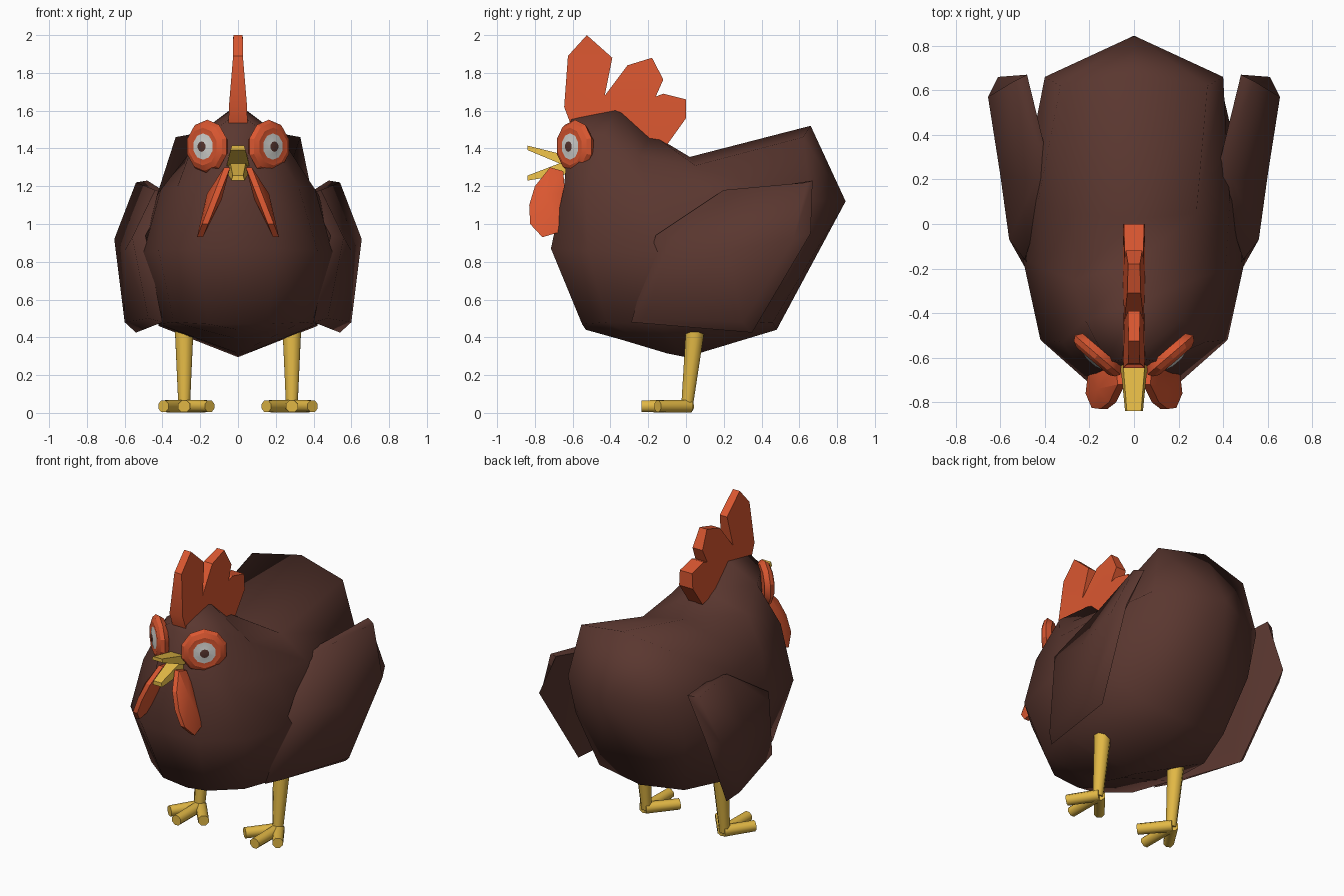
import bpy, bmesh, math
from mathutils import Vector

if "Cube" in bpy.data.objects:
    bpy.data.objects.remove(bpy.data.objects["Cube"])


def material(name, rgb):
    m = bpy.data.materials.new(name)
    m.diffuse_color = (*rgb, 1)
    m.use_nodes = True
    m.node_tree.nodes["Principled BSDF"].inputs["Base Color"].default_value = m.diffuse_color
    return m


BROWN = material("brown_feathers", (0.102, 0.038, 0.029))
RED = material("orange_red_skin", (0.70, 0.095, 0.03))
YELLOW = material("yellow_horn", (0.76, 0.48, 0.06))
WHITE = material("eye_white", (0.68, 0.68, 0.65))


def shell(name, rings, mats, cap0=None, cap1=None, angle=40, ring_mats=None):
    """Skin rings of points; a cap is a centre point, 'strip' or None (n-gon)."""
    bm = bmesh.new()
    n = len(rings[0])
    vs = [[bm.verts.new(p) for p in r] for r in rings]
    for k in range(len(vs) - 1):
        for i in range(n):
            j = (i + 1) % n
            f = bm.faces.new((vs[k][i], vs[k][j], vs[k + 1][j], vs[k + 1][i]))
            f.material_index = ring_mats[k] if ring_mats else 0
    for r, cap in ((vs[0], cap0), (vs[-1], cap1)):
        if cap is None:
            f = bm.faces.new(r)
            f.material_index = len(mats) - 1 if r is vs[-1] else 0
        elif cap == 'strip':
            h = n // 2
            for i in range(h):
                quad = [r[i], r[i + 1], r[(n - i - 1) % n], r[(n - i) % n]]
                bm.faces.new(list(dict.fromkeys(quad)))
        else:
            c = bm.verts.new(cap)
            for i in range(n):
                bm.faces.new((r[i], r[(i + 1) % n], c))
    bmesh.ops.recalc_face_normals(bm, faces=bm.faces)
    bmesh.ops.triangulate(bm, faces=[f for f in bm.faces if len(f.verts) > 4])
    me = bpy.data.meshes.new(name)
    bm.to_mesh(me)
    bm.free()
    for m in mats:
        me.materials.append(m)
    me.shade_smooth()
    me.set_sharp_from_angle(angle=math.radians(angle))
    ob = bpy.data.objects.new(name, me)
    bpy.context.collection.objects.link(ob)
    return ob


def tube(name, p0, p1, r0, r1, sides=8):
    """Tapered yellow limb from p0 to p1."""
    p0, p1 = Vector(p0), Vector(p1)
    q = (p1 - p0).to_track_quat('Z', 'Y')
    ang = [2 * math.pi * (i + .5) / sides for i in range(sides)]
    rings = [[p + q @ Vector((r * math.cos(a), r * math.sin(a), 0)) for a in ang]
             for p, r in ((p0, r0), (p1, r1))]
    return shell(name, rings, [YELLOW], angle=60)


# Body: half cross-sections from breast to tail, top to keel
half = [
    [(0, -.60, 1.59), (.12, -.62, 1.50), (.15, -.645, 1.2),
     (.20, -.715, .87), (.16, -.55, .47), (0, -.53, .44)],
    [(0, -.36, 1.635), (.22, -.43, 1.47), (.32, -.53, 1.2),
     (.42, -.52, .86), (.34, -.42, .48), (0, -.35, .39)],
    [(0, -.18, 1.475), (.27, -.25, 1.36), (.41, -.2, 1.18),
     (.50, -.15, .85), (.42, -.15, .47), (0, -.1, .315)],
    [(0, .02, 1.355), (.28, .05, 1.31), (.43, .1, 1.15),
     (.50, .15, .85), (.42, .15, .46), (0, 0, .295)],
    [(0, .66, 1.52), (.33, .62, 1.46), (.40, .66, 1.12),
     (.40, .58, .85), (.31, .46, .48), (0, .48, .44)],
]
rings = [h + [(-x, y, z) for x, y, z in h[4:0:-1]] for h in half]
shell("body", rings, [BROWN], 'strip', (0, .845, 1.12), angle=85)

# Comb: jagged profile, thinner towards the top
comb = [(-.645, 1.62), (-.625, 1.89), (-.525, 2.0), (-.39, 1.88), (-.43, 1.68),
        (-.31, 1.84), (-.18, 1.88), (-.12, 1.765), (-.16, 1.675), (-.12, 1.69),
        (0, 1.66), (0, 1.56), (-.1, 1.42), (-.3, 1.46), (-.6, 1.5)]


def comb_half(z):
    return .05 - .025 * min(1, max(0, (z - 1.6) / .3))


shell("comb", [[(s * comb_half(z), y, z) for y, z in comb] for s in (-1, 1)],
      [RED], angle=25)

# Beak: two tapered halves, open
for name, base, tip, wb, wt in (
        ("upper_beak", (1.30, 1.36), (1.392, 1.415), .062, .04),
        ("lower_beak", (1.265, 1.34), (1.23, 1.256), .055, .035)):
    shell(name, [[(-w, y, a), (w, y, a), (w * .8, y, b), (-w * .8, y, b)]
                 for y, (a, b), w in ((-.62, base, wb), (-.84, tip, wt))],
          [YELLOW], angle=60)

wing_out = [(.44, .2, 1.18), (.54, .64, 1.22), (.655, .57, .92),
            (.60, .3, .48), (.475, -.22, .5), (.56, -.07, .93)]
wing_in = [(.37, .22, 1.16), (.48, .67, 1.23), (.61, .66, .95),
           (.54, .35, .425), (.40, -.29, .48), (.49, -.16, .94)]
wattle = [(-.72, 1.30), (-.80, 1.2), (-.83, 1.1), (-.825, 1.0), (-.76, .93),
          (-.66, .96), (-.64, 1.06), (-.64, 1.16), (-.65, 1.28)]
# Eye lathe: radius, height; red rim, then bulging white and pupil cap
eye = [(.12, -.03), (.142, 0), (.128, .022), (.10, .036),
       (.07, .034), (.028, .046)]

for s, side in ((1, "left"), (-1, "right")):
    # Wing: bevelled plate leaning out from the body
    shell(side + "_wing",
          [[(s * x, y, z) for x, y, z in w] for w in (wing_in, wing_out)],
          [BROWN], (s * .44, .2, .8), (s * .60, .22, .86), angle=75)

    # Wattle: hanging lobe, thicker in the middle
    def lobe(z, off):
        return s * (.055 + (1.3 - z) * .39 + off)
    shell(side + "_wattle",
          [[(lobe(z, o), y, z) for y, z in wattle] for o in (-.014, .018)],
          [RED], (lobe(1.13, -.035), -.74, 1.13), (lobe(1.16, .055), -.74, 1.16), 20)

    # Eye
    n = Vector((s * .65, -.76, 0)).normalized()
    u, c = Vector((0, 0, 1)), Vector((s * .163, -.588, 1.41))
    v = n.cross(u)
    er = [[c + n * h + (u * math.cos(i * math.pi / 5) + v * math.sin(i * math.pi / 5)) * r
           for i in range(10)] for r, h in eye]
    shell(side + "_eye", er, [RED, WHITE, BROWN], angle=30,
          ring_mats=[0, 0, 0, 0, 1])

    # Leg and three splayed toes
    tube(side + "_leg", (s * .285, .055, .5), (s * .285, .005, .03), .056, .033)
    for i, (dx, ty) in enumerate(((-.135, -.145), (0, -.235), (.11, -.15))):
        tube(f"{side}_toe_{i + 1}", (s * .285, .02, .036),
             (s * (.285 + dx), ty, .035), .036, .034)
